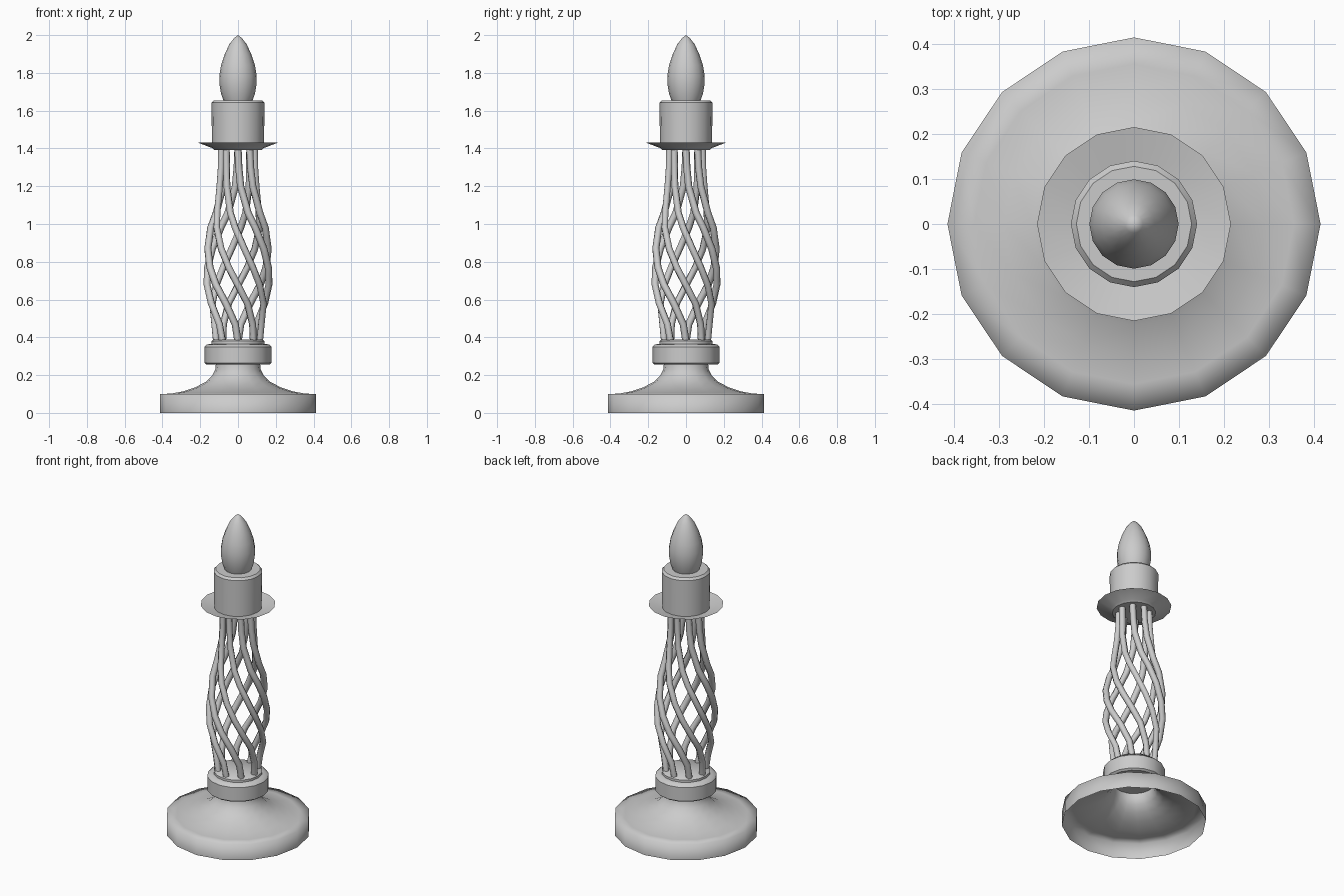
import bpy, bmesh, math

if "Cube" in bpy.data.objects:
    bpy.data.objects.remove(bpy.data.objects["Cube"])

SIDES = 16


def finish(name, bm, angle):
    bmesh.ops.recalc_face_normals(bm, faces=bm.faces)
    mesh = bpy.data.meshes.new(name)
    bm.to_mesh(mesh)
    bm.free()
    ob = bpy.data.objects.new(name, mesh)
    bpy.context.collection.objects.link(ob)
    bpy.ops.object.select_all(action='DESELECT')
    ob.select_set(True)
    bpy.context.view_layer.objects.active = ob
    bpy.ops.object.shade_smooth_by_angle(angle=math.radians(angle))
    return ob


def lathe(name, profile, angle=40):
    """Revolve (radius, z) points around the z axis."""
    bm = bmesh.new()
    vs = [bm.verts.new((r, 0, z)) for r, z in profile]
    es = [bm.edges.new(p) for p in zip(vs, vs[1:])]
    bmesh.ops.spin(bm, geom=vs + es, cent=(0, 0, 0), axis=(0, 0, 1),
                   angle=math.tau, steps=SIDES, use_merge=True)
    bmesh.ops.remove_doubles(bm, verts=bm.verts, dist=1e-5)
    return finish(name, bm, angle)


# Hollow flared foot
lathe("base", [(0.414, 0), (0.414, 0.1), (0.355, 0.102), (0.29, 0.114), (0.225, 0.136),
               (0.17, 0.165), (0.135, 0.2), (0.12, 0.23), (0.117, 0.262)], 95)

# Collar holding the rods
lathe("collar", [(0, 0.262), (0.117, 0.262), (0.165, 0.255), (0.177, 0.264), (0.177, 0.35),
                 (0.165, 0.362), (0.14, 0.366), (0.14, 0.38), (0.13, 0.388), (0, 0.388)])

# Twisted cage: (z, centre radius, twist fraction) along each rod
RODS, TWIST, ROD_R = 8, math.radians(-135), 0.019
PATH = [(0.375, 0.115, 0), (0.47, 0.125, 0.05), (0.58, 0.15, 0.19), (0.68, 0.164, 0.34),
        (0.77, 0.168, 0.46), (0.87, 0.163, 0.58), (0.98, 0.145, 0.71), (1.06, 0.122, 0.81),
        (1.2, 0.098, 0.94), (1.3, 0.09, 0.98), (1.40, 0.088, 1)]
for i in range(RODS):
    curve = bpy.data.curves.new("rod_path", 'CURVE')
    curve.dimensions = '3D'
    curve.bevel_depth = ROD_R
    curve.bevel_resolution = 1
    spline = curve.splines.new('POLY')
    spline.points.add(len(PATH) - 1)
    for p, (z, r, t) in zip(spline.points, PATH):
        a = math.tau * i / RODS - math.pi / 2 + TWIST * t
        p.co = (r * math.cos(a), r * math.sin(a), z, 1)
    spline.use_smooth = True
    ob = bpy.data.objects.new(f"twisted_rod_{i + 1}", curve)
    bpy.context.collection.objects.link(ob)

# Thin drip plate
lathe("drip_plate", [(0, 1.392), (0.125, 1.392), (0.137, 1.402), (0.215, 1.432), (0.138, 1.415)], 30)

# Candle socket
lathe("candle_socket", [(0.138, 1.405), (0.14, 1.642), (0.128, 1.655), (0, 1.655)])

# Flame-shaped bulb
lathe("bulb", [(0.076, 1.652), (0.09, 1.69), (0.098, 1.74), (0.099, 1.785), (0.09, 1.84),
               (0.072, 1.895), (0.047, 1.95), (0.02, 1.985), (0, 2.0)], 60)
